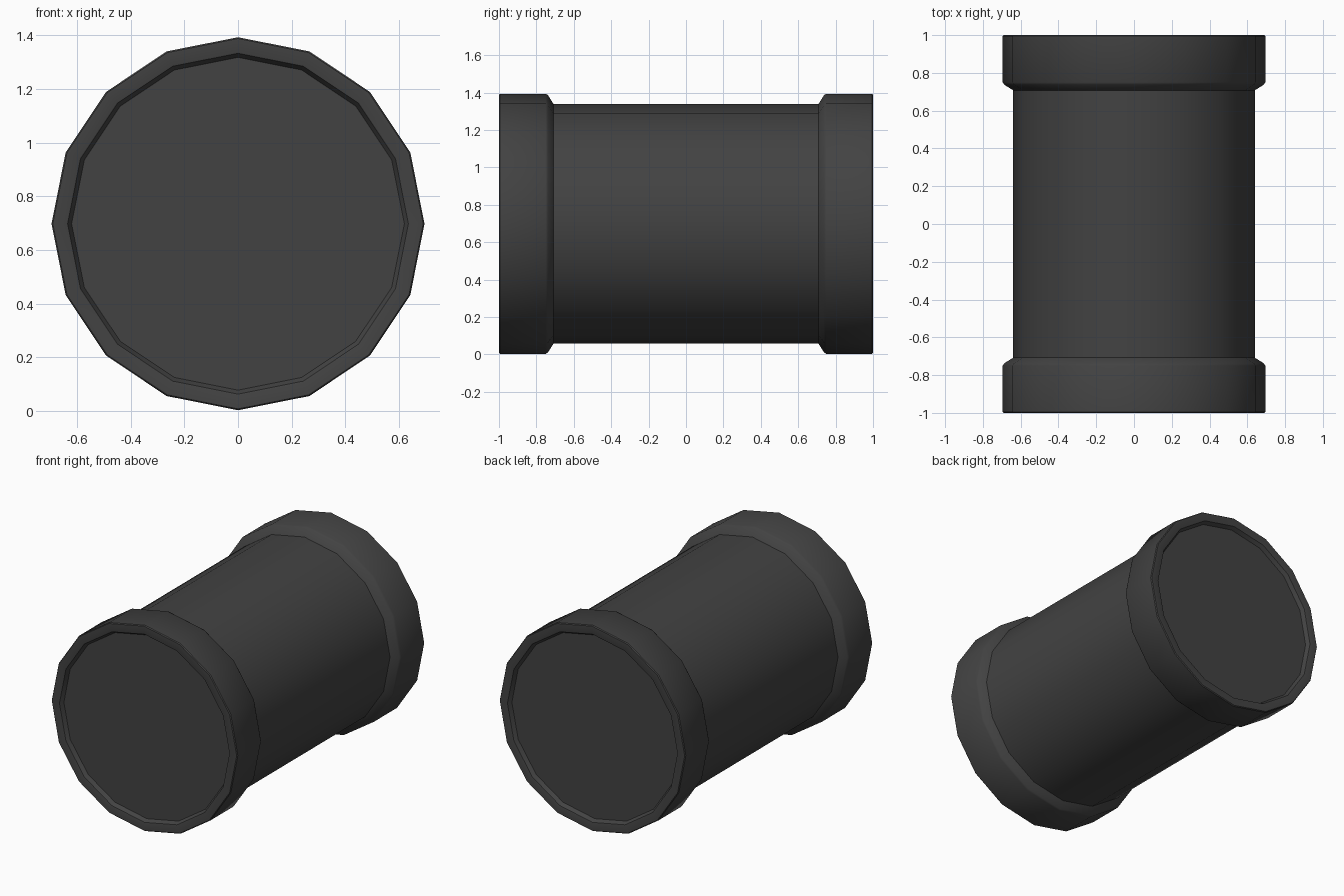
import bpy, bmesh, math

if "Cube" in bpy.data.objects:
    bpy.data.objects.remove(bpy.data.objects["Cube"])

SIDES, CZ = 16, 0.698

mat = bpy.data.materials.new("dark grey")
mat.diffuse_color = (0.055, 0.055, 0.055, 1)
mat.use_nodes = True
mat.node_tree.nodes["Principled BSDF"].inputs["Base Color"].default_value = mat.diffuse_color


def lathe_y(name, profile, cap_start=False, cap_end=False):
    """Revolve (y, radius) points around the horizontal axis."""
    bm = bmesh.new()
    rings = []
    for y, r in profile:
        rings.append([bm.verts.new((r * math.sin(2 * math.pi * i / SIDES), y,
                                    CZ + r * math.cos(2 * math.pi * i / SIDES)))
                      for i in range(SIDES)])
    for a, b in zip(rings, rings[1:]):
        for i in range(SIDES):
            j = (i + 1) % SIDES
            bm.faces.new((a[i], a[j], b[j], b[i]))
    if cap_start:
        bm.faces.new(rings[0])
    if cap_end:
        bm.faces.new(rings[-1])
    bmesh.ops.recalc_face_normals(bm, faces=bm.faces)
    me = bpy.data.meshes.new(name)
    bm.to_mesh(me)
    bm.free()
    ob = bpy.data.objects.new(name, me)
    bpy.context.collection.objects.link(ob)
    me.materials.append(mat)
    bpy.ops.object.select_all(action='DESELECT')
    ob.select_set(True)
    bpy.context.view_layer.objects.active = ob
    bpy.ops.object.shade_smooth_by_angle(angle=math.radians(35))
    return ob


# One half: recessed end disc, rim, collar and chamfer down to the body
half = [(0.972, 0.620), (0.998, 0.635), (1.0, 0.640), (1.0, 0.690),
        (0.994, 0.695), (0.75, 0.695), (0.738, 0.688), (0.708, 0.640)]

# Whole drum: mirrored profile joined by the straight body
profile = [(-y, r) for y, r in half] + half[::-1]
lathe_y("drum", profile, cap_start=True, cap_end=True)
